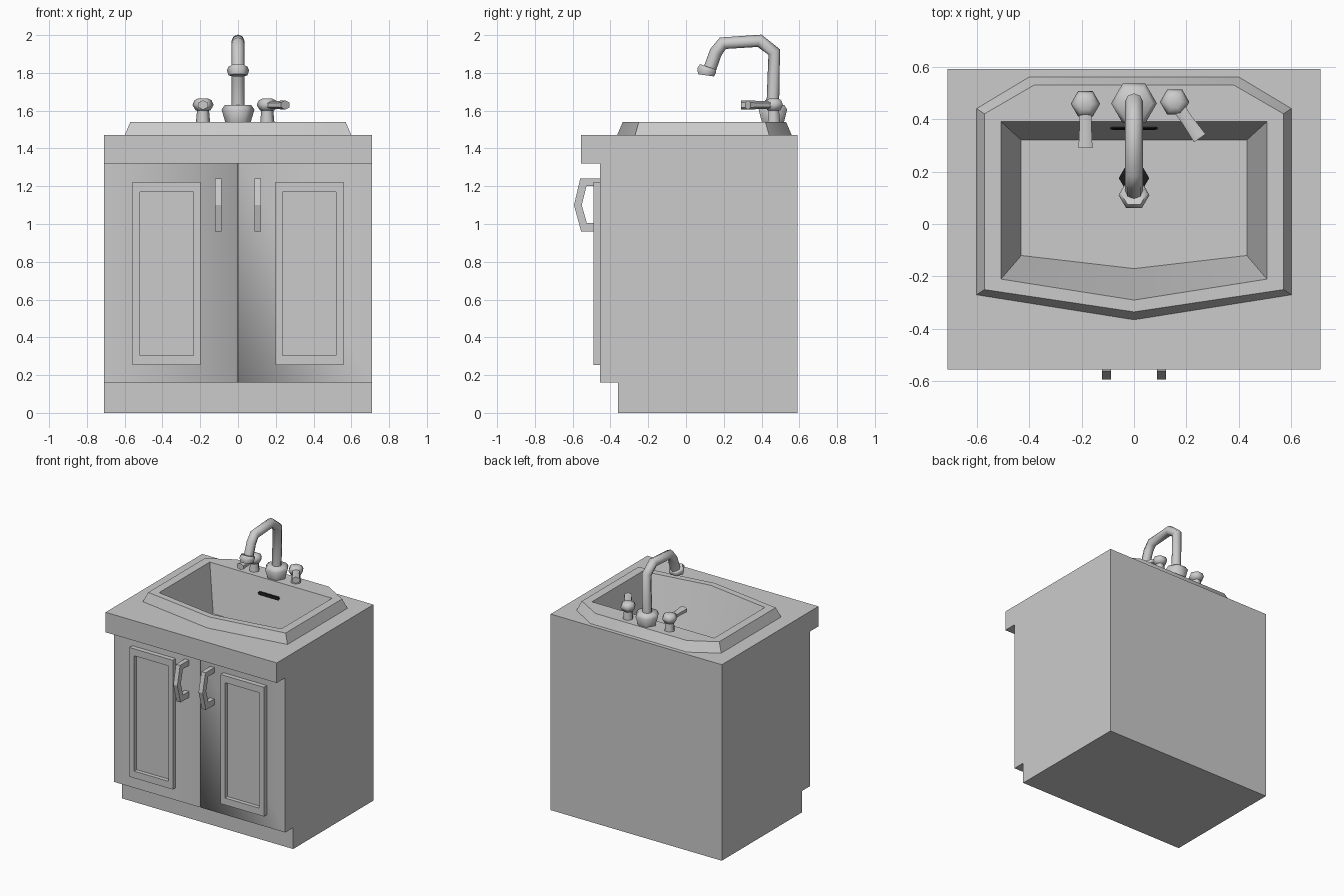
import bpy, bmesh, math
from mathutils import Vector

if "Cube" in bpy.data.objects:
    bpy.data.objects.remove(bpy.data.objects["Cube"])


def make_obj(name, bm, smooth=35):
    bmesh.ops.recalc_face_normals(bm, faces=bm.faces)
    me = bpy.data.meshes.new(name)
    bm.to_mesh(me)
    bm.free()
    ob = bpy.data.objects.new(name, me)
    bpy.context.collection.objects.link(ob)
    bpy.ops.object.select_all(action='DESELECT')
    ob.select_set(True)
    bpy.context.view_layer.objects.active = ob
    bpy.ops.object.shade_smooth_by_angle(angle=math.radians(smooth))
    return ob


def loft(name, rings, cap_start=True, cap_end=True, smooth=35):
    """Skin a list of equal-length point rings."""
    bm = bmesh.new()
    vs = [[bm.verts.new(p) for p in r] for r in rings]
    n = len(vs[0])
    for a, b in zip(vs, vs[1:]):
        for i in range(n):
            bm.faces.new((a[i], a[(i + 1) % n], b[(i + 1) % n], b[i]))
    if cap_start:
        bm.faces.new(vs[0])
    if cap_end:
        bm.faces.new(vs[-1])
    return make_obj(name, bm, smooth)


def extrude_x(name, profile, x0, x1):
    """Extrude a (y, z) side profile along x."""
    return loft(name, [[(x, y, z) for y, z in profile] for x in (x0, x1)], smooth=20)


def tube(name, path, radii, ref=(1, 0, 0), sides=6, squash=1.0):
    """Sweep a polygon along a path with a radius per point."""
    pts = [Vector(p) for p in path]
    ref = Vector(ref)
    rings = []
    for i, p in enumerate(pts):
        t = Vector()
        if i > 0:
            t += (p - pts[i - 1]).normalized()
        if i < len(pts) - 1:
            t += (pts[i + 1] - p).normalized()
        other = t.normalized().cross(ref)
        rings.append([p + radii[i] * (math.cos(a) * squash * ref + math.sin(a) * other)
                      for a in (2 * math.pi * k / sides for k in range(sides))])
    return loft(name, rings, smooth=65)


def cut(target, cutter):
    mod = target.modifiers.new("cut", 'BOOLEAN')
    mod.operation = 'DIFFERENCE'
    mod.solver = 'EXACT'
    mod.object = cutter
    bpy.context.view_layer.objects.active = target
    bpy.ops.object.modifier_apply(modifier=mod.name)
    bpy.data.objects.remove(cutter)


def sink_ring(z, front, fx, fy, bx, by, deck_x, deck_y):
    """Seven-sided sink outline: pointed front, sides, raised back deck."""
    return [(0, front, z), (fx, fy, z), (bx, by, z), (deck_x, deck_y, z),
            (-deck_x, deck_y, z), (-bx, by, z), (-fx, fy, z)]


# Cabinet with toe kick and overhanging counter
cabinet = extrude_x("cabinet", [(-.36, 0), (-.36, .16), (-.455, .16), (-.455, 1.32),
                                (-.555, 1.32), (-.555, 1.47), (.59, 1.47), (.59, 0)],
                    -.71, .71)

# Opening for the basin and the seam between the doors
cut(cabinet, loft("basin_cutter", [sink_ring(z, -.31, .53, -.23, .53, .41, .36, .41)
                                   for z in (1.17, 1.6)]))
cut(cabinet, loft("seam_cutter", [[(-.01, -.46, z), (.01, -.46, z), (0, -.435, z)]
                                  for z in (.1, 1.32)]))

# Raised sink rim and basin
loft("sink_basin", [
    sink_ring(1.47, -.365, .60, -.27, .60, .44, .40, .56),
    sink_ring(1.54, -.335, .57, -.25, .57, .42, .38, .53),
    sink_ring(1.54, -.29, .507, -.21, .507, .39, .36, .39),
    sink_ring(1.20, -.17, .43, -.12, .43, .32, .30, .32)], cap_start=False)

# Black drain and overflow slot
black = bpy.data.materials.new("black")
black.diffuse_color = (0.01, 0.01, 0.01, 1)
black.use_nodes = True
black.node_tree.nodes["Principled BSDF"].inputs["Base Color"].default_value = black.diffuse_color
drain = tube("drain", [(0, .175, 1.195), (0, .175, 1.21)], [.058, .058])
slot_outline = [(-.09, 1.432), (-.08, 1.444), (.08, 1.444), (.09, 1.432), (.08, 1.42), (-.08, 1.42)]
slot = loft("overflow_slot", [[(x, y + (z - 1.432) * .2, z) for x, z in slot_outline]
                              for y in (.361, .375)])
for ob in (drain, slot):
    ob.data.materials.append(black)


# Door frames with recessed panels, and door pulls
def rect(x0, x1, z0, z1, y):
    return [(x0, y, z0), (x1, y, z0), (x1, y, z1), (x0, y, z1)]


for side, s in (("left", -1), ("right", 1)):
    loft(side + "_door_frame", [
        rect(s * .198, s * .558, .253, 1.222, -.45),
        rect(s * .198, s * .558, .253, 1.222, -.49),
        rect(s * .235, s * .518, .305, 1.17, -.49),
        rect(s * .235, s * .518, .305, 1.17, -.46)], cap_start=False)
    extrude_x(side + "_door_pull", [
        (-.45, 1.24), (-.56, 1.24), (-.593, 1.10), (-.555, .96), (-.45, .96),
        (-.45, 1.005), (-.525, 1.005), (-.552, 1.10), (-.527, 1.2), (-.45, 1.2)],
        s * .105 - .017, s * .105 + .017)

# Faucet: flared base, bent spout and nozzle
tube("faucet_base", [(0, .46, z) for z in (1.535, 1.605, 1.63)], [.066, .087, .07])
tube("faucet_spout", [(0, .458, 1.58), (0, .467, 1.91), (0, .39, 1.97), (0, .195, 1.957),
                      (0, .158, 1.91), (0, .122, 1.81)], [.034] * 6, sides=8)
tube("faucet_nozzle", [(0, .116, 1.832), (0, .11, 1.815), (0, .106, 1.787)],
     [.05, .059, .05])

# Taps: stem, knob and lever
for side, x, y, dx, dy in (("left", -.185, .458, 0, -1), ("right", .155, .465, .57, -.82)):
    tube(side + "_tap_stem", [(x, y, 1.535), (x, y, 1.62)], [.038, .03])
    tube(side + "_tap_knob", [(x, y, z) for z in (1.6, 1.63, 1.655, 1.665)],
         [.038, .056, .045, .025])
    tube(side + "_tap_lever", [(x + dx * d, y + dy * d, 1.63) for d in (0, .08, .168)],
         [.03, .026, .031], ref=(0, 0, 1), squash=.8)
